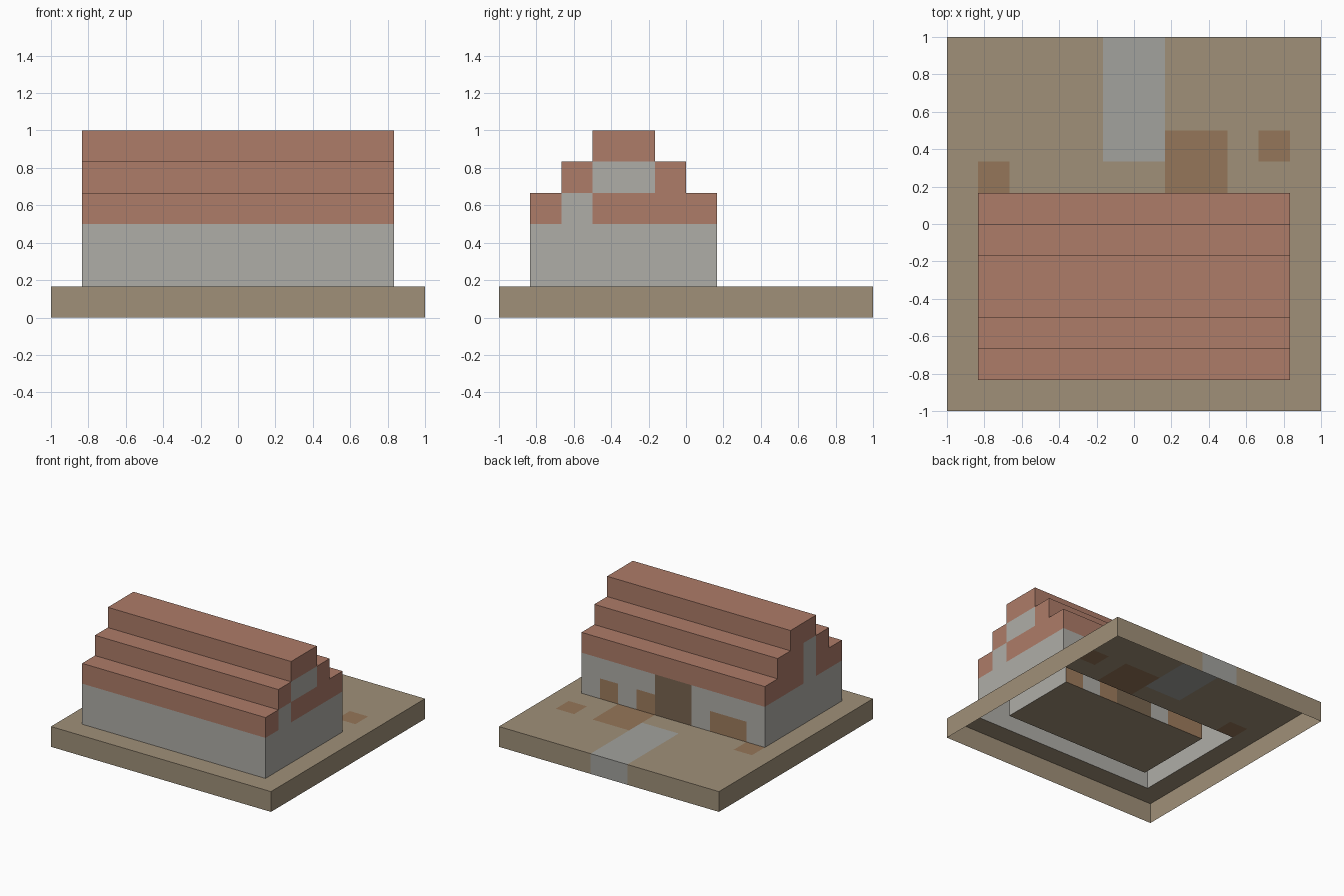
import bpy
import bmesh
from mathutils import Vector

if "Cube" in bpy.data.objects:
    bpy.data.objects.remove(bpy.data.objects["Cube"])

U = 1 / 6          # edge length of one block
cells = {}         # (i, j, k) -> part name


def fill(part, xs, ys, zs):
    for i in xs:
        for j in ys:
            for k in zs:
                cells[i, j, k] = part


def span(a, b):
    return range(a, b + 1)


# ground slab with soil patches and the stone path to the door
fill("ground", span(0, 11), span(0, 11), [0])
fill("soil_patches", [7, 8], [7, 8], [0])
fill("soil_patches", [10], [8], [0])
fill("soil_patches", [1], [7], [0])
fill("path", [5, 6], span(8, 11), [0])

# four walls, one block thick
for j in (1, 6):
    fill("walls", span(1, 10), [j], [1, 2])
for i in (1, 10):
    fill("walls", [i], span(1, 6), [1, 2])

# door and timber blocks in the back wall
fill("door", [5, 6], [6], [1, 2])
fill("timber", [2, 3, 7, 9], [6], [1])

# stepped roof with closed gable ends
for step, k in enumerate((3, 4)):
    for j in (1 + step, 6 - step):
        fill("roof", span(1, 10), [j], [k])
    for i in (1, 10):
        fill("roof", [i], span(2 + step, 5 - step), [k])
fill("roof", span(1, 10), [3, 4], [5])

# stone blocks showing in the gables
fill("gable_stones", [10], [2], [3])
fill("gable_stones", [10], [3, 4], [4])
fill("gable_stones", [1], [3], [3, 4])

COLORS = {
    "ground": (0.35, 0.28, 0.19, 1),
    "soil_patches": (0.30, 0.18, 0.10, 1),
    "path": (0.36, 0.36, 0.34, 1),
    "walls": (0.43, 0.42, 0.39, 1),
    "door": (0.19, 0.13, 0.08, 1),
    "timber": (0.34, 0.20, 0.11, 1),
    "roof": (0.42, 0.20, 0.14, 1),
    "gable_stones": (0.43, 0.42, 0.39, 1),
}


def build_part(name, color):
    """Mesh the exposed block faces of one part; the slab is open below."""
    bm = bmesh.new()
    for cell, part in cells.items():
        if part != name:
            continue
        centre = (Vector(cell) + Vector((-5.5, -5.5, 0.5))) * U
        for axis in range(3):
            for sign in (-1, 1):
                n = Vector((0, 0, 0))
                n[axis] = sign
                near = tuple(int(c + d) for c, d in zip(cell, n))
                if near in cells or near[2] < 0:
                    continue
                a = Vector((0, 0, 0))
                a[(axis + 1) % 3] = 1
                b = n.cross(a)
                corners = (a + b, b - a, -a - b, a - b)
                bm.faces.new([bm.verts.new(centre + (n + c) * U / 2) for c in corners])
    bmesh.ops.remove_doubles(bm, verts=bm.verts, dist=1e-4)
    mesh = bpy.data.meshes.new(name)
    bm.to_mesh(mesh)
    bm.free()
    mat = bpy.data.materials.new(name)
    mat.diffuse_color = color
    mat.use_nodes = True
    mat.node_tree.nodes["Principled BSDF"].inputs["Base Color"].default_value = mat.diffuse_color
    mesh.materials.append(mat)
    bpy.context.collection.objects.link(bpy.data.objects.new(name, mesh))


for part_name, part_color in COLORS.items():
    build_part(part_name, part_color)
